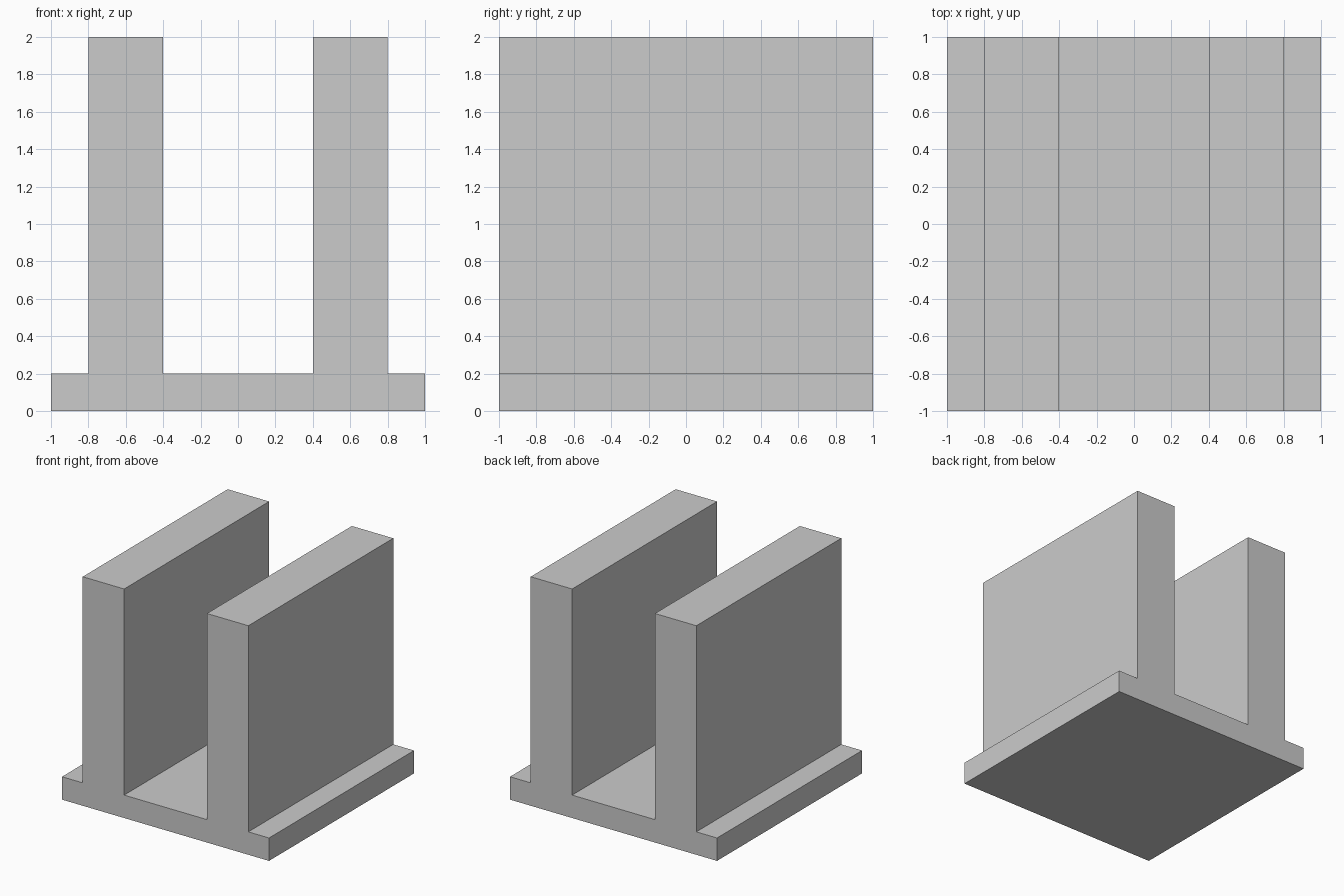
import bpy
import bmesh

if "Cube" in bpy.data.objects:
    bpy.data.objects.remove(bpy.data.objects["Cube"])

# Right half of the front profile (x, z), mirrored to complete the outline
half = [(1, 0), (1, 0.2), (0.8, 0.2), (0.8, 2), (0.4, 2), (0.4, 0.2)]
profile = half + [(-x, z) for x, z in reversed(half)]

# Double-walled channel block: profile extruded from front to back
bm = bmesh.new()
face = bm.faces.new([bm.verts.new((x, -1, z)) for x, z in profile])
result = bmesh.ops.extrude_face_region(bm, geom=[face], use_keep_orig=True)
moved = [v for v in result["geom"] if isinstance(v, bmesh.types.BMVert)]
bmesh.ops.translate(bm, verts=moved, vec=(0, 2, 0))
bmesh.ops.recalc_face_normals(bm, faces=bm.faces)

mesh = bpy.data.meshes.new("twin_wall_bracket")
bm.to_mesh(mesh)
bm.free()
bpy.context.collection.objects.link(bpy.data.objects.new("twin_wall_bracket", mesh))
